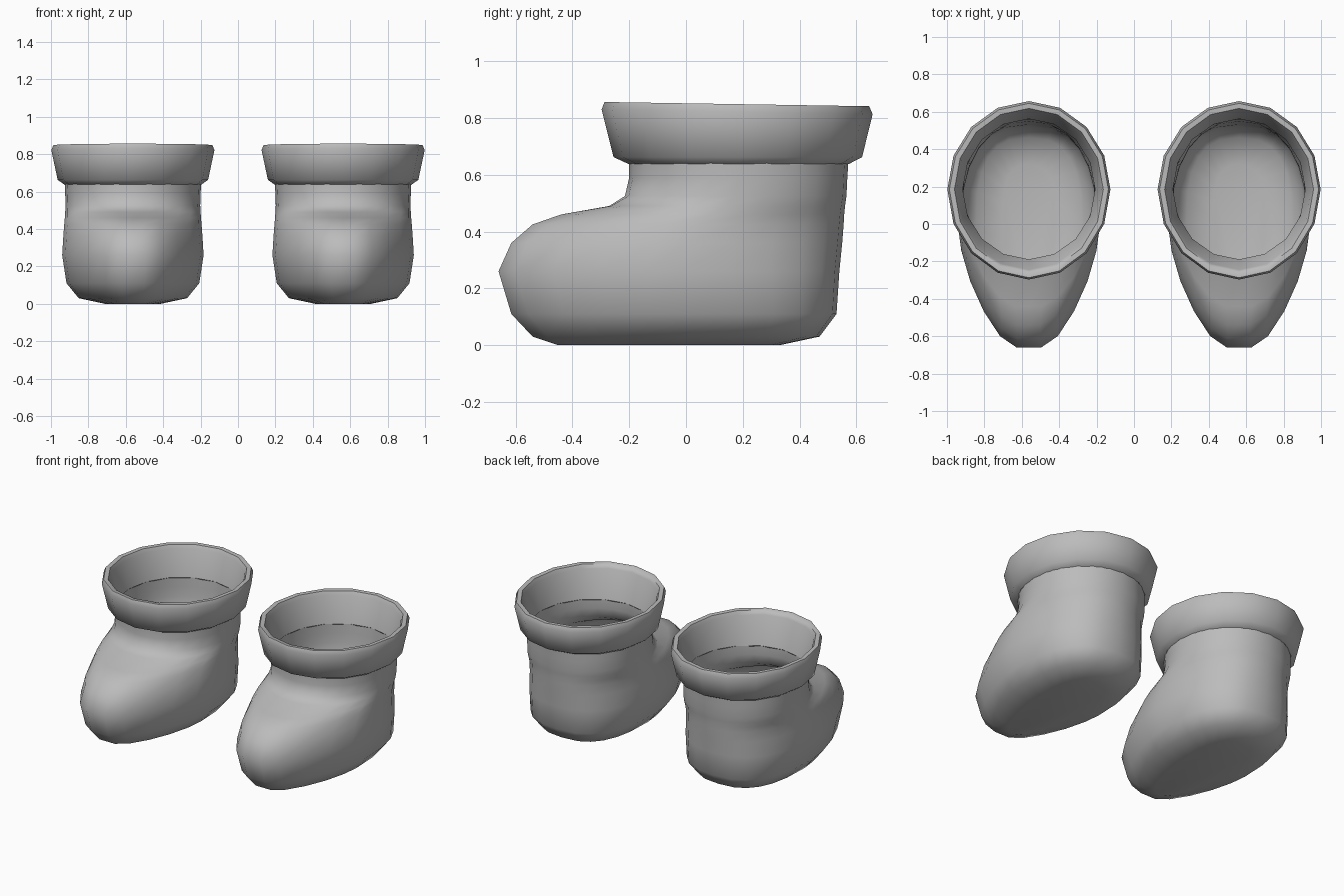
import bpy, bmesh, math

if "Cube" in bpy.data.objects:
    bpy.data.objects.remove(bpy.data.objects["Cube"], do_unlink=True)

grey = bpy.data.materials.new("boot grey")
grey.use_nodes = True
colour = (0.5, 0.5, 0.5, 1)
grey.diffuse_color = colour
grey.node_tree.nodes["Principled BSDF"].inputs["Base Color"].default_value = colour


def outline(z, front, back, mid, half, power, segments, tilt=0):
    """Horizontal ring: tapered, blunt-tipped toe half and rounded heel half."""
    heel_power = 2 + 1.1 * max(0, 0.65 - z)
    toe_reach = (mid - front) * (1 + 0.2 * (2 - power))
    points = []
    for i in range(segments):
        a = 2 * math.pi * i / segments
        s, c = math.sin(a), math.cos(a)
        n = power if c > 0 else heel_power
        x = half * math.copysign(abs(s) ** (2 / n), s)
        reach = toe_reach if c > 0 else back - mid
        y = max(front, mid - reach * math.copysign(abs(c) ** (2 / n), c))
        points.append((x, y, z - tilt * (y - front)))
    return points


def loft(name, rings, side, closed=False):
    """Skin a stack of rings; cap both ends unless the stack loops."""
    bm = bmesh.new()
    loops = [[bm.verts.new(p) for p in ring] for ring in rings]
    pairs = list(zip(loops, loops[1:]))
    if closed:
        pairs.append((loops[-1], loops[0]))
    for low, high in pairs:
        for i in range(len(low)):
            j = (i + 1) % len(low)
            bm.faces.new((low[i], low[j], high[j], high[i]))
    if not closed:
        bm.faces.new(loops[0])
        bm.faces.new(loops[-1])
    bmesh.ops.translate(bm, verts=bm.verts, vec=(side * 0.562, 0, 0))
    bmesh.ops.recalc_face_normals(bm, faces=bm.faces)
    mesh = bpy.data.meshes.new(name)
    bm.to_mesh(mesh)
    bm.free()
    mesh.materials.append(grey)
    obj = bpy.data.objects.new(name, mesh)
    bpy.context.collection.objects.link(obj)
    bpy.ops.object.select_all(action="DESELECT")
    obj.select_set(True)
    bpy.context.view_layer.objects.active = obj
    bpy.ops.object.shade_smooth_by_angle(angle=math.radians(55))


# Shell levels: height, toe y, heel y, widest y, half width, toe power
levels = [
    (0.0, -0.45, 0.33, 0.0, 0.15, 1.7),
    (0.03, -0.54, 0.47, 0.0, 0.29, 1.6),
    (0.11, -0.615, 0.53, 0.0, 0.355, 1.55),
    (0.26, -0.66, 0.54, -0.02, 0.378, 1.55),
    (0.36, -0.615, 0.55, 0.0, 0.372, 1.5),
    (0.425, -0.54, 0.555, 0.04, 0.367, 1.5),
    (0.46, -0.44, 0.557, 0.09, 0.364, 1.65),
    (0.49, -0.27, 0.56, 0.14, 0.362, 1.9),
    (0.525, -0.215, 0.565, 0.17, 0.36, 2.0),
    (0.59, -0.2, 0.568, 0.185, 0.362, 2.0),
    (0.65, -0.2, 0.572, 0.185, 0.365, 2.0),
]
wall = 0.008
outer = [outline(*v, 24) for v in levels]
inner = [outline(z + (wall if z < 0.2 else 0), f + wall, b - wall, m, h - wall, p, 24)
         for z, f, b, m, h, p in reversed(levels)]

# Cuff levels form a closed section: underside, outside, rim, inside
cuff_levels = [
    (0.638, -0.203, 0.574, 0.185, 0.367, 2, 16),
    (0.662, -0.255, 0.62, 0.185, 0.402, 2, 16),
    (0.83, -0.297, 0.657, 0.185, 0.436, 2, 16, 0.018),
    (0.856, -0.287, 0.645, 0.185, 0.425, 2, 16, 0.016),
    (0.854, -0.26, 0.618, 0.185, 0.398, 2, 16, 0.016),
    (0.83, -0.245, 0.605, 0.185, 0.387, 2, 16, 0.016),
    (0.65, -0.189, 0.562, 0.185, 0.354, 2, 16),
]

for label, side in (("left", 1), ("right", -1)):
    loft(label + "_boot_shell", outer + inner, side)
    loft(label + "_boot_cuff", [outline(*v) for v in cuff_levels], side, closed=True)
